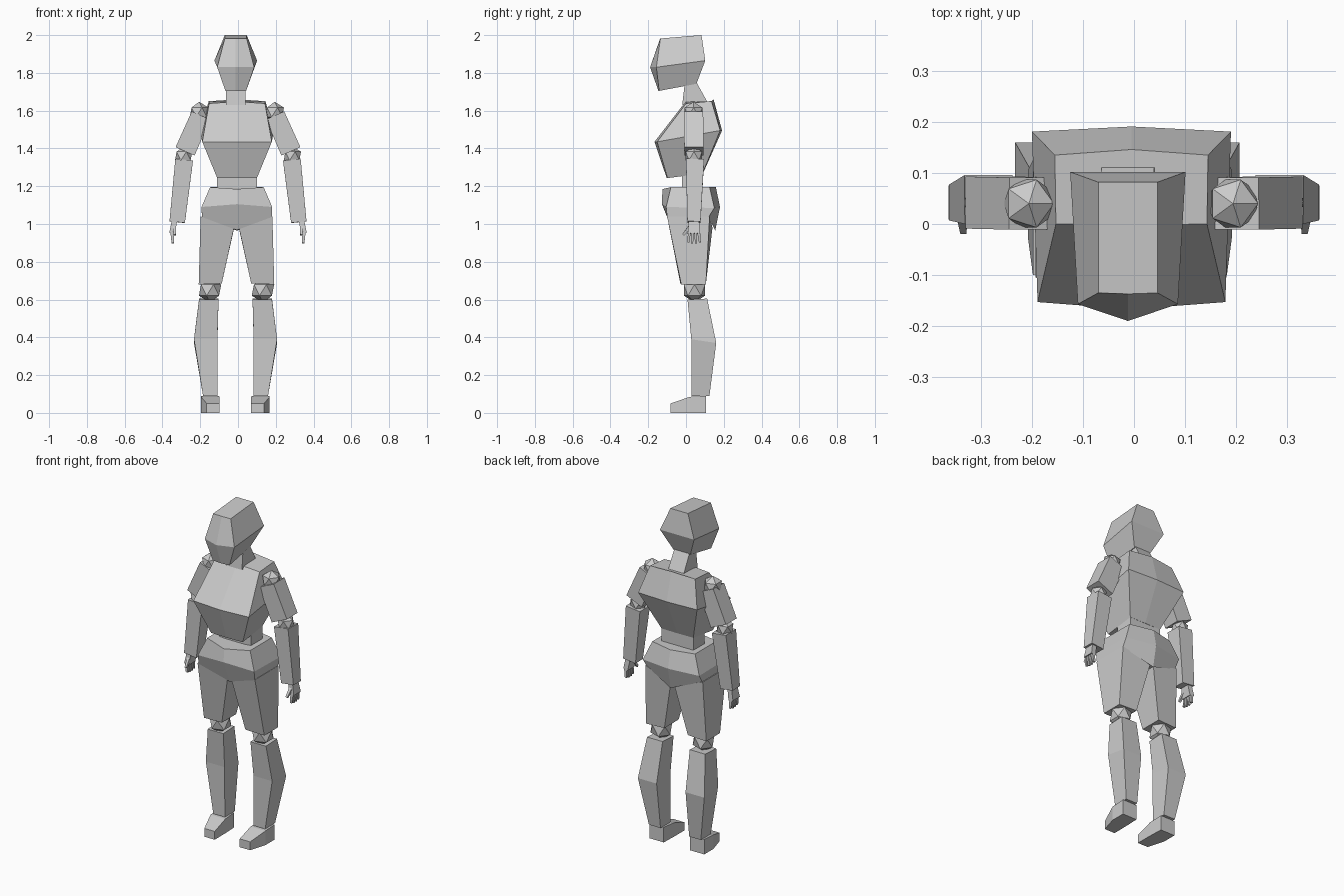
import bpy, bmesh
from mathutils import Vector

MID = -0.008  # body mirror line, arms use 0


def loft(name, rings, side=1, mid=MID):
    """Skin a stack of equal-length point rings and cap both ends."""
    bm = bmesh.new()
    rows = [[bm.verts.new((mid + side * x, y, z)) for x, y, z in r] for r in rings]
    n = len(rows[0])
    for a, b in zip(rows, rows[1:]):
        for i in range(n):
            j = (i + 1) % n
            bm.faces.new((a[i], a[j], b[j], b[i]))
    bm.faces.new(rows[0])
    bm.faces.new(rows[-1])
    bmesh.ops.recalc_face_normals(bm, faces=bm.faces)
    me = bpy.data.meshes.new(name)
    bm.to_mesh(me)
    bm.free()
    ob = bpy.data.objects.new(name, me)
    bpy.context.collection.objects.link(ob)
    return ob


def quad(x0, x1, y0, y1, z, z_back=None):
    zb = z if z_back is None else z_back
    return [(x0, y0, z), (x1, y0, z), (x1, y1, zb), (x0, y1, zb)]


def hexa(xf, xb, front, back):
    """Symmetric ring: front/back = (y side, z side, y middle, z middle)."""
    fy, fz, fmy, fmz = front
    by, bz, bmy, bmz = back
    return [(-xf, fy, fz), (0, fmy, fmz), (xf, fy, fz),
            (xb, by, bz), (0, bmy, bmz), (-xb, by, bz)]


def bar(name, a, b, wa, wb, side, mid=0):
    """Tapered limb in the x-z plane; wa, wb = (half width, half depth)."""
    a, b = Vector(a), Vector(b)
    across = (b - a).cross(Vector((0, 1, 0))).normalized()
    deep = across.cross(b - a).normalized()
    rings = [[p + across * w[0] * i + deep * w[1] * j
              for i, j in ((-1, -1), (1, -1), (1, 1), (-1, 1))]
             for p, w in ((a, wa), (b, wb))]
    return loft(name, rings, side, mid)


def joint(name, loc, r):
    bpy.ops.mesh.primitive_ico_sphere_add(subdivisions=1, radius=r, location=loc)
    bpy.context.object.name = name


# Head and neck
loft("head", [
    hexa(0.055, 0.055, (-0.142, 1.705, -0.146, 1.705), (0.055, 1.742, 0.055, 1.742)),
    hexa(0.098, 0.113, (-0.157, 1.83, -0.19, 1.83), (0.102, 1.865, 0.102, 1.865)),
    hexa(0.058, 0.058, (-0.135, 1.982, -0.137, 1.982), (0.082, 2.0, 0.082, 2.0)),
], mid=-0.012)
loft("neck", [quad(-0.052, 0.052, -0.02, 0.122, 1.63),
              quad(-0.05, 0.05, -0.005, 0.05, 1.76)], mid=-0.012)

# Torso, waist and hips
loft("chest", [
    hexa(0.105, 0.105, (-0.098, 1.243, -0.102, 1.243), (0.088, 1.268, 0.09, 1.268)),
    hexa(0.184, 0.195, (-0.153, 1.435, -0.167, 1.435), (0.181, 1.495, 0.191, 1.495)),
    hexa(0.148, 0.15, (0.0, 1.638, -0.002, 1.648), (0.135, 1.65, 0.146, 1.66)),
], mid=-0.005)
loft("waist", [quad(-0.105, 0.105, -0.02, 0.088, 1.17),
               quad(-0.105, 0.105, -0.02, 0.088, 1.29)], mid=-0.005)
loft("hips", [
    hexa(0.185, 0.185, (-0.10, 1.037, -0.07, 0.968), (0.12, 1.037, 0.155, 0.965)),
    hexa(0.187, 0.187, (-0.105, 1.09, -0.127, 1.105), (0.15, 1.085, 0.18, 1.09)),
    hexa(0.142, 0.142, (-0.08, 1.195, -0.125, 1.185), (0.125, 1.195, 0.158, 1.195)),
], mid=-0.006)

for s, label in ((-1, "left"), (1, "right")):
    # Legs
    loft("thigh_" + label, [
        [(0.078, -0.03, 0.685), (0.2, -0.025, 0.68), (0.2, 0.105, 0.68), (0.078, 0.105, 0.685)],
        [(0.012, -0.07, 0.985), (0.19, -0.1, 1.04), (0.19, 0.125, 1.04), (0.012, 0.14, 0.98)],
    ], s)
    joint("knee_" + label, (MID + s * 0.14, 0.045, 0.65), 0.066)
    loft("shin_" + label, [
        quad(0.095, 0.172, 0.03, 0.124, 0.09),
        quad(0.096, 0.22, 0.028, 0.16, 0.39, 0.37),
        quad(0.09, 0.193, 0.008, 0.112, 0.6, 0.605),
    ], s, -0.013)
    loft("foot_" + label, [
        quad(0.087, 0.182, 0.107, 0.107, 0, 0.09),
        quad(0.084, 0.182, 0.02, 0.02, 0, 0.085),
        quad(0.083, 0.152, -0.082, -0.082, 0, 0.05),
    ], s, -0.014)

    # Arms
    joint("shoulder_" + label, (s * 0.2 - 0.006, 0.04, 1.592), 0.055)
    bar("upper_arm_" + label, (0.196, 0.04, 1.575), (0.28, 0.042, 1.385),
        (0.053, 0.051), (0.055, 0.051), s)
    joint("elbow_" + label, (s * 0.288, 0.042, 1.36), 0.051)
    bar("forearm_" + label, (0.285, 0.048, 1.34), (0.322, 0.042, 1.01),
        (0.047, 0.048), (0.041, 0.035), s)

    # Hands with splayed fingers and a thumb
    bar("palm_" + label, (0.337, 0.042, 1.015), (0.349, 0.042, 0.95),
        (0.014, 0.027), (0.015, 0.033), s)
    for i in range(4):
        y = 0.018 + i * 0.0165
        bar(f"finger_{i + 1}_{label}", (0.349, y, 0.955),
            (0.345, y + (i - 1.5) * 0.004, 0.895 + 0.005 * abs(i - 1.5)),
            (0.009, 0.0075), (0.006, 0.005), s)
    bar("thumb_" + label, (0.338, 0.02, 0.985), (0.334, -0.015, 0.942),
        (0.009, 0.009), (0.006, 0.006), s)
